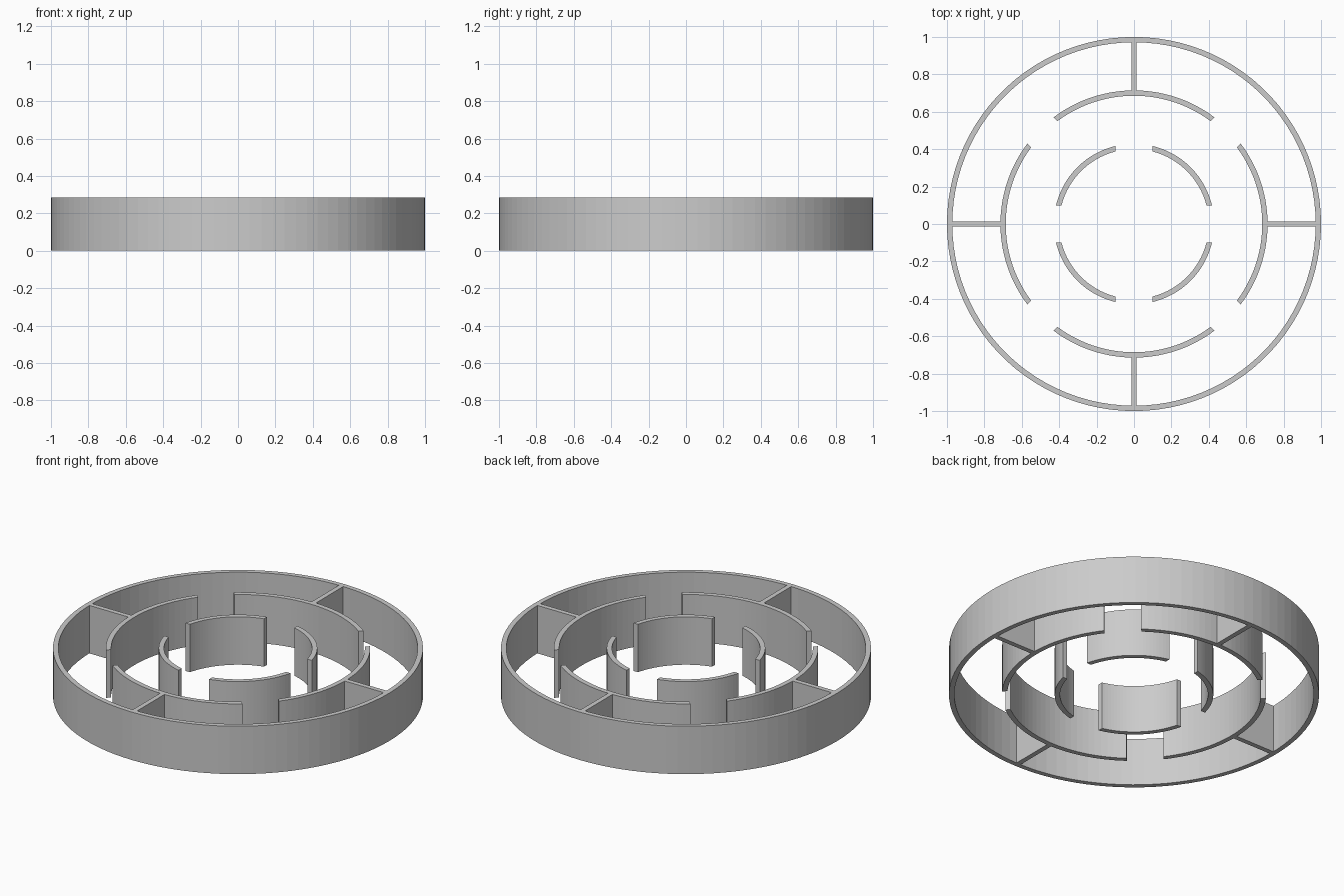
import bpy, bmesh
from math import sin, cos, asin, pi

if "Cube" in bpy.data.objects:
    bpy.data.objects.remove(bpy.data.objects["Cube"])

H = 2 / 7        # wall height
T = 1 / 35       # wall thickness
GAP = 0.1        # half width of the openings
SIDES = 100


def finish(name, bm):
    bmesh.ops.recalc_face_normals(bm, faces=bm.faces)
    me = bpy.data.meshes.new(name)
    bm.to_mesh(me)
    bm.free()
    ob = bpy.data.objects.new(name, me)
    bpy.context.collection.objects.link(ob)
    return ob


def wall(name, r_out, start=0.0, span=2 * pi, gap=0.0):
    """Curved wall; the ends are cut parallel to the opening's centre line."""
    closed = gap == 0
    n = round(SIDES * span / (2 * pi))
    bm = bmesh.new()
    rows = []
    for i in range(n if closed else n + 1):
        row = []
        for r, z in ((r_out, 0), (r_out, H), (r_out - T, H), (r_out - T, 0)):
            trim = asin(gap / r)
            a = start + trim + (span - 2 * trim) * i / n
            row.append(bm.verts.new((r * cos(a), r * sin(a), z)))
        rows.append(row)
    for i in range(n):
        p, q = rows[i], rows[(i + 1) % len(rows)]
        for k in range(4):
            bm.faces.new((p[k], q[k], q[(k + 1) % 4], p[(k + 1) % 4]))
    if not closed:
        bm.faces.new(rows[0])
        bm.faces.new(rows[-1])
    return finish(name, bm)


# Continuous outer wall
wall("outer_ring", 1.0)

for i in range(4):
    a = i * pi / 2
    # Middle walls open on the diagonals, inner walls open on the axes
    wall(f"middle_wall_{i + 1}", 25 / 35, a - pi / 4, pi / 2, GAP)
    wall(f"inner_wall_{i + 1}", 15 / 35, a, pi / 2, GAP)
    # Straight partition joining the middle wall to the outer ring
    bm = bmesh.new()
    bmesh.ops.create_cube(bm, size=1)
    x0, x1 = 25 / 35 - T / 2, 1 - T / 2
    for v in bm.verts:
        v.co = (x0 + (v.co.x + 0.5) * (x1 - x0), v.co.y * T, (v.co.z + 0.5) * H)
    finish(f"partition_{i + 1}", bm).rotation_euler.z = a
